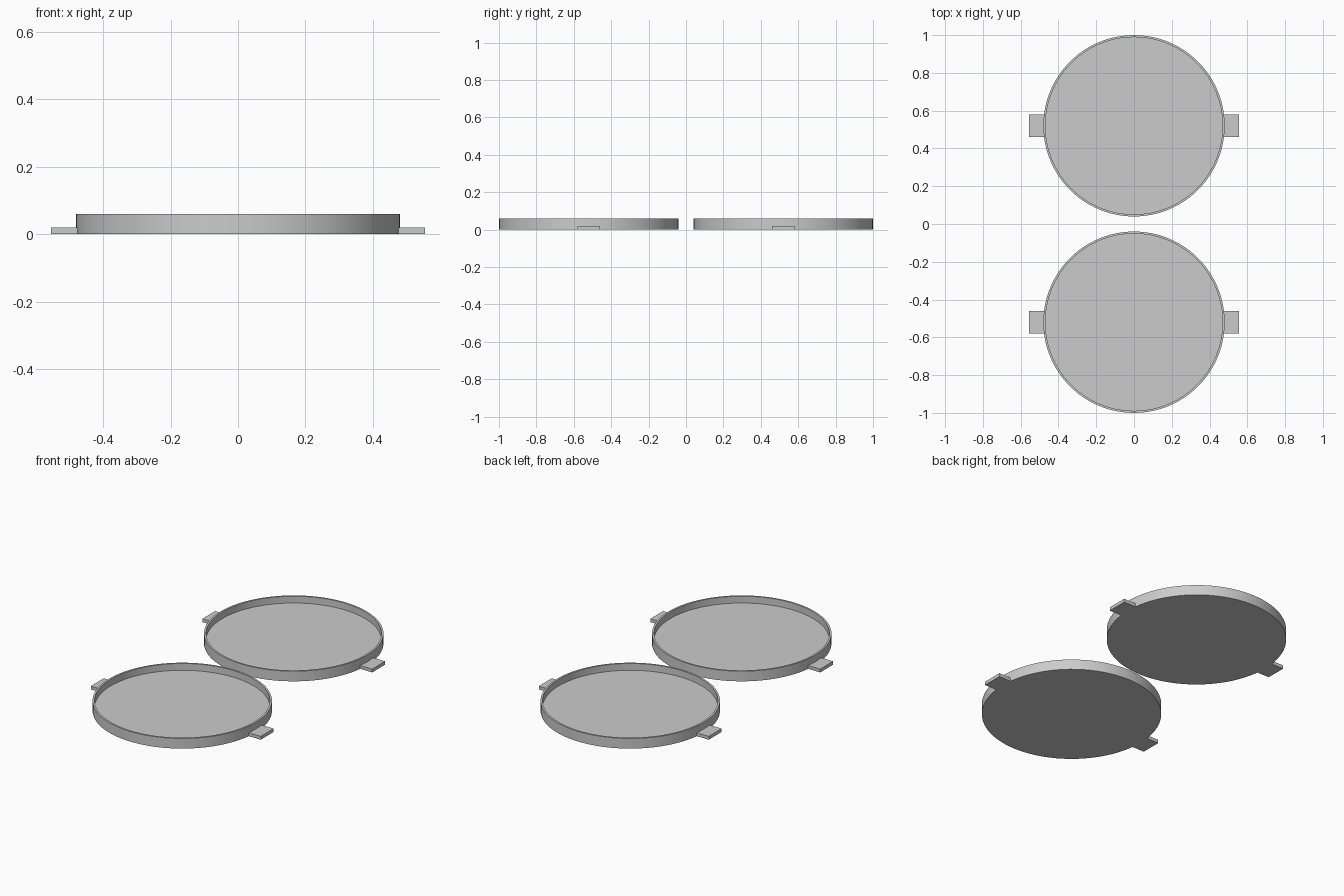
import bpy
import bmesh
import math

cube = bpy.data.objects.get("Cube")
if cube:
    bpy.data.objects.remove(cube, do_unlink=True)

RADIUS, WALL, HEIGHT, FLOOR = 0.48, 0.011, 0.06, 0.02
TAB_REACH, TAB_WIDTH = 0.555, 0.12
SEGMENTS = 96

grey = bpy.data.materials.new("light grey")
grey.use_nodes = True
colour = (0.6, 0.6, 0.6, 1)
grey.diffuse_color = colour
grey.node_tree.nodes["Principled BSDF"].inputs["Base Color"].default_value = colour


def make_object(name, bm, location):
    bmesh.ops.recalc_face_normals(bm, faces=bm.faces)
    mesh = bpy.data.meshes.new(name)
    bm.to_mesh(mesh)
    bm.free()
    mesh.materials.append(grey)
    obj = bpy.data.objects.new(name, mesh)
    obj.location = location
    bpy.context.collection.objects.link(obj)
    return obj


def make_tray(name, y):
    # Round tray: a disc with its top inset to a rim and sunk to the floor
    bm = bmesh.new()
    profile = [(RADIUS, 0), (RADIUS, HEIGHT),
               (RADIUS - WALL, HEIGHT), (RADIUS - WALL, FLOOR)]
    rings = []
    for r, z in profile:
        angles = [math.tau * i / SEGMENTS for i in range(SEGMENTS)]
        rings.append([bm.verts.new((r * math.cos(a), r * math.sin(a), z))
                      for a in angles])
    for low, high in zip(rings, rings[1:]):
        for i in range(SEGMENTS):
            j = (i + 1) % SEGMENTS
            bm.faces.new((low[i], low[j], high[j], high[i]))
    bm.faces.new(rings[0])
    bm.faces.new(rings[-1])
    tray = make_object(name, bm, (0, y, 0))
    bpy.ops.object.select_all(action='DESELECT')
    tray.select_set(True)
    bpy.context.view_layer.objects.active = tray
    bpy.ops.object.shade_smooth_by_angle(angle=math.radians(30))


def make_tab(name, side, y):
    # Flat grip tab, its inner end buried in the tray wall
    inner = RADIUS - WALL
    bm = bmesh.new()
    bmesh.ops.create_cube(bm, size=1)
    bmesh.ops.scale(bm, vec=(TAB_REACH - inner, TAB_WIDTH, FLOOR), verts=bm.verts)
    make_object(name, bm, (side * (TAB_REACH + inner) / 2, y, FLOOR / 2))


# Two matching trays, one behind the other, each with a tab on both sides
for place, y in (("front", -0.52), ("back", 0.52)):
    make_tray(place + "_tray", y)
    for hand, side in (("left", 1), ("right", -1)):
        make_tab(f"{place}_{hand}_tab", side, y)
